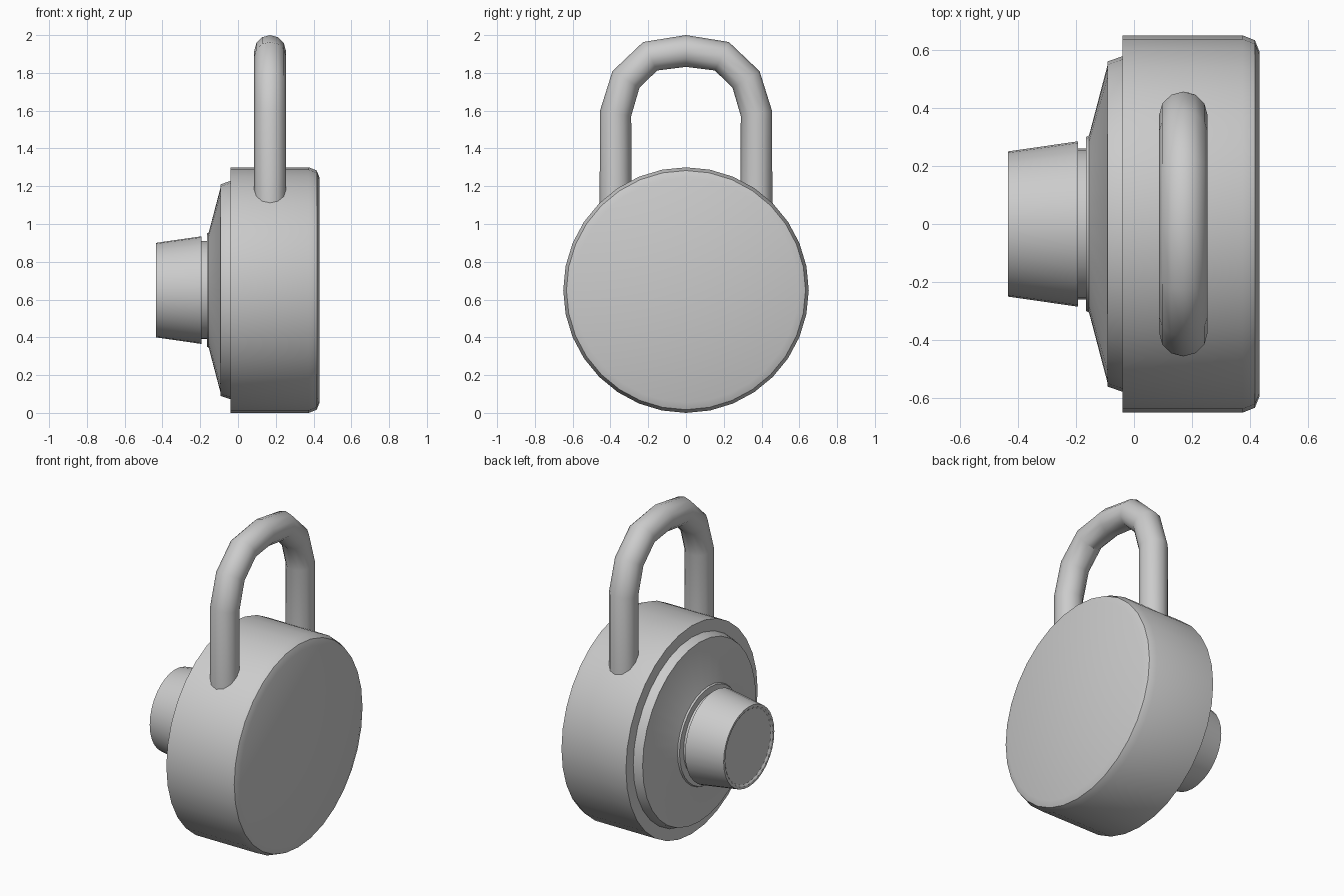
import bpy, bmesh, math

cube = bpy.data.objects.get("Cube")
if cube:
    bpy.data.objects.remove(cube, do_unlink=True)

AXIS_Z = 0.65   # height of the lock's axis

metal = bpy.data.materials.new("grey metal")
metal.use_nodes = True
GREY = (0.6, 0.6, 0.6, 1)
metal.diffuse_color = GREY
metal.node_tree.nodes["Principled BSDF"].inputs["Base Color"].default_value = GREY


def finish(obj):
    obj.data.materials.append(metal)
    bpy.ops.object.select_all(action='DESELECT')
    obj.select_set(True)
    bpy.context.view_layer.objects.active = obj
    bpy.ops.object.shade_smooth_by_angle(angle=math.radians(35))


def lathe(name, profile, sides=32):
    """Spin (x, radius) points around the lock's axis and cap both ends."""
    bm = bmesh.new()
    rings = []
    for x, r in profile:
        angles = [2 * math.pi * i / sides for i in range(sides)]
        rings.append([bm.verts.new((x, r * math.cos(a), AXIS_Z + r * math.sin(a)))
                      for a in angles])
    for a, b in zip(rings, rings[1:]):
        for i in range(sides):
            j = (i + 1) % sides
            bm.faces.new((a[i], a[j], b[j], b[i]))
    bm.faces.new(rings[0])
    bm.faces.new(rings[-1])
    bmesh.ops.recalc_face_normals(bm, faces=bm.faces)
    mesh = bpy.data.meshes.new(name)
    bm.to_mesh(mesh)
    bm.free()
    obj = bpy.data.objects.new(name, mesh)
    bpy.context.collection.objects.link(obj)
    finish(obj)


# Round case with a rounded back edge
lathe("case", [(-0.04, 0.56), (-0.04, 0.65), (0.375, 0.65),
               (0.417, 0.633), (0.432, 0.595)])

# Stepped rim and sloping dial face
lathe("dial", [(-0.165, 0.30), (-0.155, 0.305), (-0.092, 0.545),
               (-0.092, 0.56), (-0.04, 0.578), (-0.03, 0.578)])

# Neck and tapered knob with a shallow dished end
lathe("knob_neck", [(-0.20, 0.26), (-0.15, 0.26)])
lathe("knob", [(-0.428, 0.225), (-0.435, 0.235), (-0.435, 0.25),
               (-0.193, 0.285), (-0.193, 0.25)])

# Shackle: half of the path, mirrored to the other leg
half = [(0.373, 1.05), (0.373, 1.585), (0.318, 1.765), (0.19, 1.888)]
path = half + [(0, 1.916)] + [(-y, z) for y, z in reversed(half)]
curve = bpy.data.curves.new("shackle", 'CURVE')
curve.dimensions = '3D'
curve.bevel_depth = 0.084
curve.bevel_resolution = 4
curve.use_fill_caps = True
spline = curve.splines.new('POLY')
spline.points.add(len(path) - 1)
for point, (y, z) in zip(spline.points, path):
    point.co = (0.17, y, z, 1)
shackle = bpy.data.objects.new("shackle", curve)
bpy.context.collection.objects.link(shackle)
bpy.ops.object.select_all(action='DESELECT')
shackle.select_set(True)
bpy.context.view_layer.objects.active = shackle
bpy.ops.object.convert(target='MESH')
finish(bpy.context.view_layer.objects.active)
